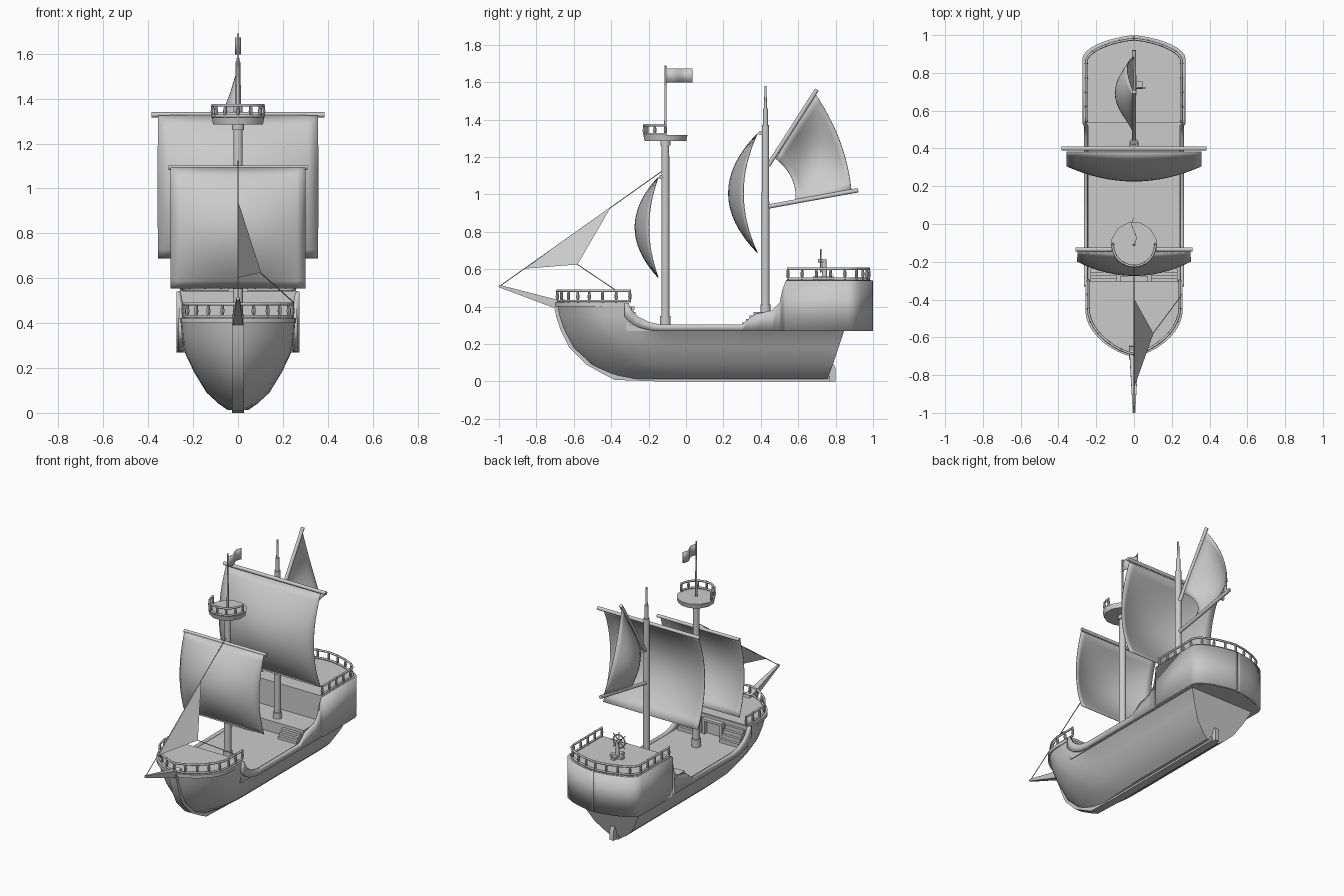
import bpy, bmesh, math
from mathutils import Vector, Matrix

cube = bpy.data.objects.get("Cube")
if cube:
    bpy.data.objects.remove(cube)

grey = bpy.data.materials.new("plain grey")
grey.use_nodes = True
grey.diffuse_color = (0.6, 0.6, 0.6, 1)
grey.node_tree.nodes["Principled BSDF"].inputs["Base Color"].default_value = (0.6, 0.6, 0.6, 1)
made = []


def finish(name, bm, solid=0):
    bmesh.ops.remove_doubles(bm, verts=bm.verts, dist=0.0005)
    bmesh.ops.recalc_face_normals(bm, faces=bm.faces)
    mesh = bpy.data.meshes.new(name)
    bm.to_mesh(mesh)
    bm.free()
    ob = bpy.data.objects.new(name, mesh)
    bpy.context.collection.objects.link(ob)
    mesh.materials.append(grey)
    if solid:
        mod = ob.modifiers.new("thickness", "SOLIDIFY")
        mod.thickness, mod.offset = solid, 0
    made.append(ob)
    return ob


def add_rod(bm, a, b, r1, r2=None, sides=12):
    a, b = Vector(a), Vector(b)
    turn = (b - a).to_track_quat("Z", "Y").to_matrix().to_4x4()
    mat = Matrix.Translation((a + b) / 2) @ turn @ Matrix.Rotation(math.pi / 4, 4, "Z")
    bmesh.ops.create_cone(bm, cap_ends=True, segments=sides, radius1=r1,
                          radius2=r1 if r2 is None else r2, depth=(b - a).length, matrix=mat)


def rods(name, parts, sides=12):
    bm = bmesh.new()
    for p in parts:
        add_rod(bm, *p, sides=sides)
    return finish(name, bm)


def boxes(name, parts):
    bm = bmesh.new()
    for lo, hi in parts:
        lo, hi = Vector(lo), Vector(hi)
        mat = Matrix.Translation((lo + hi) / 2) @ Matrix.Diagonal((*(hi - lo), 1))
        bmesh.ops.create_cube(bm, size=1, matrix=mat)
    return finish(name, bm)


def grid(name, rows, solid=0):
    bm = bmesh.new()
    vs = [[bm.verts.new(p) for p in row] for row in rows]
    for r, s in zip(vs, vs[1:]):
        for i in range(len(r) - 1):
            bm.faces.new((r[i], r[i + 1], s[i + 1], s[i]))
    return finish(name, bm, solid)


def extrude(name, pts, vec):
    bm = bmesh.new()
    face = bm.faces.new([bm.verts.new(p) for p in pts])
    new = bmesh.ops.extrude_face_region(bm, geom=[face])["geom"]
    bmesh.ops.translate(bm, vec=vec, verts=[v for v in new if isinstance(v, bmesh.types.BMVert)])
    if face.is_valid is False or not any(len(f.verts) == len(pts) for f in bm.faces):
        bm.faces.new(bm.verts[:len(pts)])
    return finish(name, bm)


def interp(table, t):
    for (a, p), (b, q) in zip(table, table[1:]):
        if t <= b:
            return p + (q - p) * max(0, (t - a) / (b - a))
    return table[-1][1]


# Plan outline and sheer line of the ship
SHEER = [(-1, .42), (-.31, .42), (-.285, .375), (-.25, .343), (-.2, .318), (-.14, .305), (.3, .305),
         (.35, .345), (.37, .36), (.46, .38), (.5, .42), (.52, .49), (.535, .54), (1, .54)]


def full(u):
    u = min(1, max(0, u))
    return (1 - (1 - u) ** 2) ** .7


def half_width(y, d=0):
    w = .255 if y < .53 else .265
    return (w - d) * full((y + .7 - d) / .25) * full((.99 - d - y) / .12)


def outline_ys(y0, y1, d=0):
    arc = [1 - math.cos(i * math.pi / 20) for i in range(11)]
    ys = [-.7 + d + .25 * a for a in arc] + [.99 - d - .12 * a for a in arc]
    ys += [t for t, _ in SHEER[1:-1]] + [y0, y1]
    return sorted({round(y, 4) for y in ys if max(y0, -.7 + d) <= y <= min(y1, .99 - d)})


def deck(name, y0, y1, z0, z1, d=0):
    ys = outline_ys(y0, y1, d)
    pts = [(half_width(y, d), y, z0) for y in ys] + [(-half_width(y, d), y, z0) for y in reversed(ys)]
    clean = [p for i, p in enumerate(pts) if (Vector(p) - Vector(pts[i - 1])).length > .001]
    return extrude(name, clean, (0, 0, z1 - z0))


# Lower hull: height, half width, bow position, stern position
LEVELS = [(.012, .045, -.36, .757), (.04, .085, -.43, .767), (.09, .14, -.52, .785), (.18, .195, -.61, .815),
          (.27, .238, -.655, .845), (.345, .25, -.68, .845), (.42, .255, -.695, .845)]
stations = []
for i in range(9 + 28):
    side = []
    for z, w, front, back in LEVELS:
        length = .25 + .3 * (.42 - z)
        if i < 9:
            u = 1 - math.cos(i * math.pi / 18)
            y, x = front + length * u, w * full(u)
        else:
            y, x = front + length + (back - front - length) * (i - 8) / 28, w
        if z > .27:
            top = min(.42, interp(SHEER, y)) if y < .3 else .3
            z = .27 + (top - .01 * (y > -.35) - .27) * (z - .27) / .15
        side.append((x, y, z))
    stations.append(side[::-1] + [(-x, y, z) for x, y, z in side])
grid("hull", stations)
extrude("transom", stations[-1][2:-2], (0, -.01, 0))

# Keel strip and stern fin
bow = [(front - .014, z) for z, w, front, b in LEVELS[::-1]]
keel = bow[:-1] + [(-.38, .008), (-.15, 0), (.77, 0), (.77, .03), (-.3, .03)] + \
    [(y + .06, z + .02) for y, z in reversed(bow[:-1])]
extrude("keel", [(-.027, y, z) for y, z in keel], (.054, 0, 0))
fin = [(.74, 0), (.8, 0), (.8, .07), (.79, .09), (.775, .08), (.75, .05)]
extrude("stern_fin", [(-.015, y, z) for y, z in fin], (.03, 0, 0))

# Bulwark: narrow moulding at the waist, full wall around the stern
for sign, label in ((1, "left"), (-1, "right")):
    ys = outline_ys(-.33, .99)
    low = [(sign * half_width(y), y, max(.27, interp(SHEER, y + .04) - .035) if y < .2 else .27) for y in ys]
    high = [(sign * half_width(y), y, interp(SHEER, y)) for y in ys]
    grid(label + "_bulwark", [low, high], .018)

# Decks, bulkhead, doorway and stairs
deck("fore_deck", -.7, -.31, .4, .423, -.003)
deck("main_deck", -.32, .55, .27, .296, .012)
deck("half_deck", .36, .55, .27, .37, .012)
deck("poop_castle", .535, .99, .27, .542, 0)
boxes("fore_bulkhead", [((-.245, -.32, .28), (.245, -.305, .42))])
boxes("door_frame", [((-.075, -.31, .29), (-.055, -.28, .4)), ((.055, -.31, .29), (.075, -.28, .4)),
                     ((-.075, -.31, .385), (.075, -.275, .4))])
steps = []
for x in (-.16, .16):
    for i in range(4):
        steps.append(((x - .07, -.31, .29), (x + .07, -.235 - .018 * i, .32 + .025 * i)))
    for i in range(3):
        steps.append(((x - .07, .3 + .02 * i, .29), (x + .07, .37, .315 + .018 * i)))
boxes("stairs", steps)


# Railings
def railing(name, path, base, height, gap):
    path = [Vector((x, y, base)) for x, y in path]
    up, low = Vector((0, 0, height)), Vector((0, 0, .008))
    curve = bpy.data.curves.new(name, "CURVE")
    curve.dimensions, curve.bevel_depth, curve.bevel_resolution = "3D", .007, 1
    curve.use_fill_caps = True
    for shift in (up, low):
        line = curve.splines.new("POLY")
        line.points.add(len(path) - 1)
        for pt, p in zip(line.points, path):
            pt.co = (*(p + shift), 1)
    curve.materials.append(grey)
    bpy.context.collection.objects.link(bpy.data.objects.new(name, curve))
    total = [0]
    for a, b in zip(path, path[1:]):
        total.append(total[-1] + (b - a).length)
    count = round(total[-1] / gap)
    bm = bmesh.new()
    for i in range(count + 1):
        p = Vector([interp(list(zip(total, [q[k] for q in path])), total[-1] * i / count) for k in range(3)])
        add_rod(bm, p, p + up * .5, .005, .009, 8)
        add_rod(bm, p + up * .5, p + up * 1.12, .009, .005, 8)
    finish(name + "_posts", bm)


def plan_path(y0, y1, tip_first):
    side = [(half_width(y, .012), y) for y in outline_ys(y0, y1, .012)]
    side = side[::-1] if tip_first else side
    return side + [(-x, y) for x, y in reversed(side[:-1])]


railing("bow_railing", plan_path(-.7, -.3, True), .422, .063, .075)
railing("stern_railing", plan_path(.545, .99, False), .542, .06, .075)
nest = [(.113 * math.cos(a), -.11 - .113 * math.sin(a)) for a in [i * math.pi / 12 for i in range(13)]]
railing("lookout_railing", nest, 1.315, .055, .06)

# Masts, lookout, yards and spars
rods("fore_mast", [((0, -.11, .29), (0, -.11, 1.29), .023, .021), ((0, -.11, .29), (0, -.11, .35), .029),
                   ((0, -.11, 1.26), (0, -.11, 1.29), .028), ((0, -.11, 1.3), (0, -.11, 1.69), .007, .005)])
rods("lookout_platform", [((0, -.11, 1.285), (0, -.11, 1.317), .115, .122)])
rods("main_mast", [((0, .425, .36), (0, .425, 1.37), .022, .02), ((0, .425, .36), (0, .425, .41), .028),
                   ((0, .425, 1.36), (0, .425, 1.46), .013), ((0, .425, 1.45), (0, .425, 1.58), .008, .006)])
rods("fore_yard", [((-.31, -.135, 1.092), (.31, -.135, 1.092), .011)])
rods("main_yard", [((-.385, .4, 1.328), (.385, .4, 1.328), .012)])
rods("aft_spars", [((0, .44, 1.155), (0, .7, 1.56), .012), ((0, .44, .935), (0, .92, 1.022), .012)])
rods("bowsprit", [((0, -.66, .403), (0, -1, .51), .036, .009)], 4)
rods("rigging", [((0, -.995, .51), (0, -.12, 1.13), .0025), ((.1, -.58, .625), (.25, -.38, .49), .0025)], 6)


# Sails
def square_sail(name, w, z0, z1, y, edge, belly):
    rows = []
    for j in range(17):
        v = j / 16
        puff = 4 * v * (1 - v)
        row = []
        for i in range(17):
            u = i / 8 - 1
            row.append((u * w, y - puff * (edge + belly * (1 - u * u)), z0 + (z1 - z0) * v))
        rows.append(row)
    grid(name, rows, .004)


square_sail("fore_sail", .3, .555, 1.092, -.148, .05, .075)
square_sail("main_sail", .357, .688, 1.325, .382, .075, .08)

corners = [Vector(c) for c in ((0, .585, .965), (0, .885, 1.02), (0, .48, 1.19), (0, .69, 1.54))]
rows = []
for j in range(13):
    v = j / 12
    puff = 4 * v * (1 - v)
    a, b = corners[0].lerp(corners[2], v), corners[1].lerp(corners[3], v)
    rows.append([a.lerp(b, i / 12) + Vector((-.1 * puff * (.35 + 2.6 * i / 12 * (1 - i / 12)), .033 * puff, .01 * puff))
                 for i in range(13)])
grid("aft_sail", rows, .004)
extrude("jib_sail", [(0, -.86, .603), (0, -.4, .935), (.1, -.58, .625)], (.003, 0, 0))

# Flag
wave = [(.012 * math.sin(i * math.pi / 5), -.11 + .0145 * i) for i in range(11)]
grid("flag", [[(x, y, z) for x, y in wave] for z in (1.597, 1.672)], .003)

# Steering wheel on its stand
bm = bmesh.new()
hub, rim = Vector((0, .72, .645)), []
for i in range(16):
    a = i * math.pi / 8
    rim.append(hub + Vector((math.cos(a), 0, math.sin(a))) * .043)
for i in range(16):
    add_rod(bm, rim[i - 1], rim[i], .005, sides=6)
    if i % 2 == 0:
        add_rod(bm, hub, hub + (rim[i] - hub) * 1.45, .0035, sides=6)
add_rod(bm, hub - Vector((0, .015, 0)), hub + Vector((0, .03, 0)), .01)
add_rod(bm, (0, .74, .54), (0, .74, .65), .016, .01)
finish("steering_wheel", bm)
boxes("wheel_stand", [((-.012, .68, .54), (.012, .79, .56)), ((-.045, .725, .54), (.045, .755, .56))])

# Smooth shading with sharp edges
bpy.ops.object.select_all(action="DESELECT")
for ob in made:
    ob.select_set(True)
bpy.context.view_layer.objects.active = made[0]
bpy.ops.object.shade_smooth_by_angle(angle=math.radians(32))
